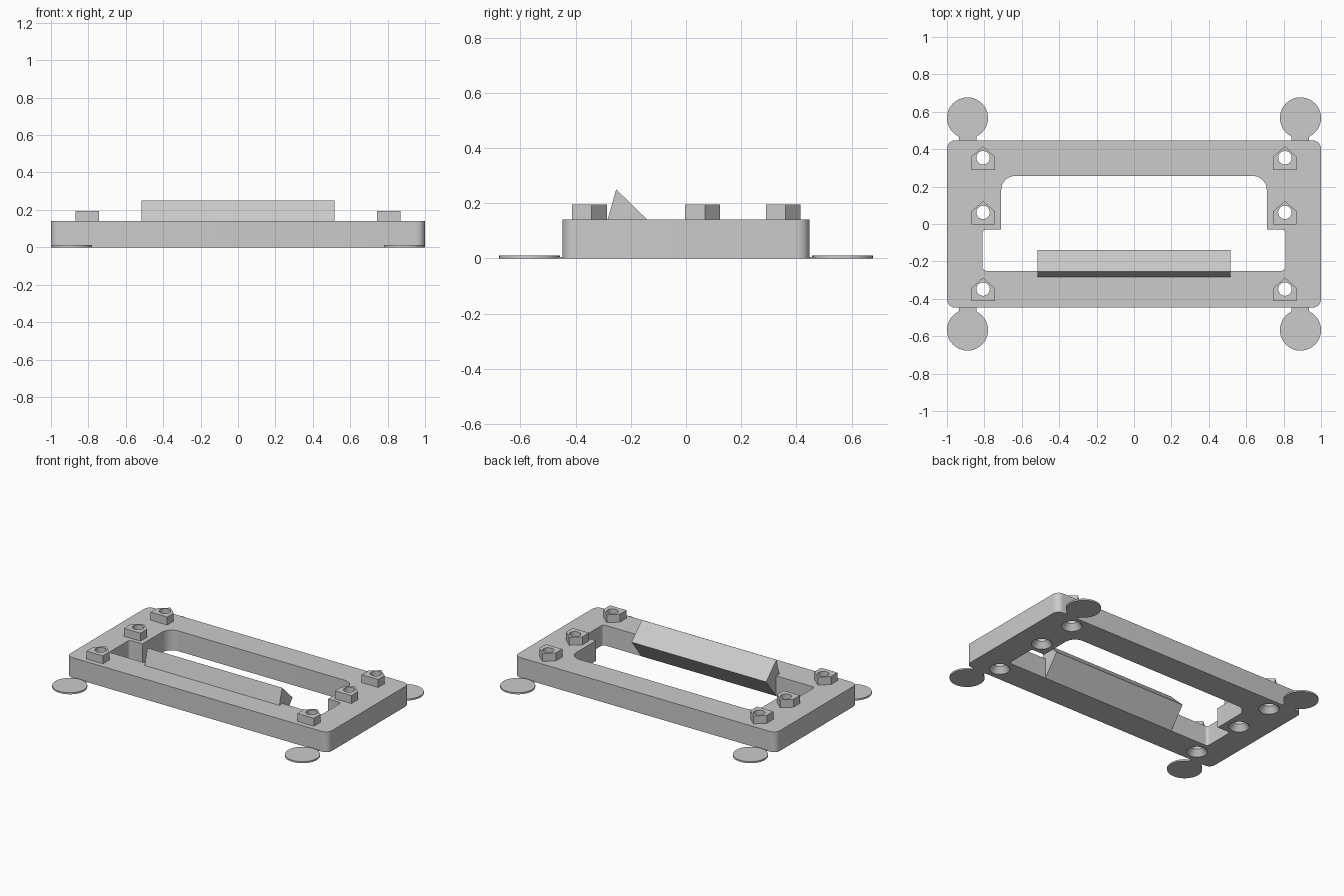
import bpy, bmesh, math
from mathutils import Vector

if "Cube" in bpy.data.objects:
    bpy.data.objects.remove(bpy.data.objects["Cube"], do_unlink=True)

TOP = 0.14          # height of the frame
BOSS_TOP = 0.195

grey = bpy.data.materials.new("plain grey")
grey.use_nodes = True
grey.diffuse_color = (0.6, 0.6, 0.6, 1)
grey.node_tree.nodes["Principled BSDF"].inputs["Base Color"].default_value = (0.6, 0.6, 0.6, 1)


def rounded(corners, steps=8):
    """Fillet right-angled corners given as (x, y, radius)."""
    out = []
    for i, (x, y, r) in enumerate(corners):
        p = Vector((x, y))
        if r == 0:
            out.append(p)
            continue
        before = (Vector(corners[i - 1][:2]) - p).normalized()
        after = (Vector(corners[(i + 1) % len(corners)][:2]) - p).normalized()
        centre = p + r * (before + after)
        for k in range(steps + 1):
            a = math.pi / 2 * k / steps
            out.append(centre - r * (after * math.cos(a) + before * math.sin(a)))
    return out


def circle(x, y, r, n=40):
    return [(x + r * math.cos(math.tau * k / n), y + r * math.sin(math.tau * k / n)) for k in range(n)]


def loft(bm, rings):
    """Closed solid through equal-length rings of 3D points."""
    loops = [[bm.verts.new(p) for p in ring] for ring in rings]
    bm.faces.new(loops[0])
    bm.faces.new(loops[-1])
    for low, high in zip(loops, loops[1:]):
        for i in range(len(low)):
            bm.faces.new((low[i - 1], low[i], high[i], high[i - 1]))


def prism(bm, outline, z0, z1):
    loft(bm, [[(x, y, z) for x, y in outline] for z in (z0, z1)])


def finish(bm, name):
    bmesh.ops.recalc_face_normals(bm, faces=bm.faces)
    mesh = bpy.data.meshes.new(name)
    bm.to_mesh(mesh)
    bm.free()
    mesh.materials.append(grey)
    ob = bpy.data.objects.new(name, mesh)
    bpy.context.collection.objects.link(ob)
    return ob


def activate(ob):
    bpy.ops.object.select_all(action='DESELECT')
    ob.select_set(True)
    bpy.context.view_layer.objects.active = ob


def cut(ob, cutter):
    cutter.hide_render = True
    activate(ob)
    mod = ob.modifiers.new("cut", 'BOOLEAN')
    mod.operation, mod.solver, mod.object = 'DIFFERENCE', 'EXACT', cutter
    bpy.ops.object.modifier_apply(modifier=mod.name)


def smooth(ob):
    activate(ob)
    bpy.ops.object.shade_smooth_by_angle(angle=math.radians(30))


# Frame plate with a stepped opening
bm = bmesh.new()
prism(bm, rounded([(-1, -0.447, 0.045), (1, -0.447, 0.045), (1, 0.447, 0.045), (-1, 0.447, 0.045)]), 0, TOP)
frame = finish(bm, "frame")
half = [(0.81, -0.25, 0.02), (0.81, -0.03, 0.02), (0.71, -0.03, 0), (0.71, 0.257, 0.075)]
bm = bmesh.new()
prism(bm, rounded(half + [(-x, y, r) for x, y, r in reversed(half)]), -0.1, 0.3)
opening = finish(bm, "opening_cutter")
cut(frame, opening)

# Five-sided bosses and the countersunk holes through them
boss_bm, hole_bm = bmesh.new(), bmesh.new()
for x in (-0.807, 0.807):
    for y in (-0.348, 0.062, 0.354):
        house = [(-0.063, -0.065), (0.063, -0.065), (0.063, 0.006), (0, 0.061), (-0.063, 0.006)]
        prism(boss_bm, [(x + px, y + py) for px, py in house], TOP, BOSS_TOP)
        loft(hole_bm, [[(px, py, z) for px, py in circle(x, y, r, 32)]
                       for r, z in ((0.065, -0.02), (0.065, 0), (0.036, 0.04), (0.036, 0.3))])
bosses = finish(boss_bm, "bosses")
holes = finish(hole_bm, "hole_cutter")
for ob in (frame, bosses):
    cut(ob, holes)
    smooth(ob)
for helper in (opening, holes):
    bpy.data.objects.remove(helper, do_unlink=True)

# Wedge ridge with a sloping underside behind the front rail
profile = [(-0.284, TOP), (-0.253, 0.25), (-0.14, TOP), (-0.25, 0), (-0.25, TOP)]
bm = bmesh.new()
loft(bm, [[(x, y, z) for y, z in profile] for x in (-0.515, 0.515)])
finish(bm, "ridge")

# Thin corner discs with their short necks
for side, sx in (("right", -1), ("left", 1)):
    for end, sy in (("front", -1), ("back", 1)):
        bm = bmesh.new()
        prism(bm, circle(sx * 0.89, sy * 0.567, 0.11), 0, 0.011)
        smooth(finish(bm, f"{end}_{side}_disc"))
        bm = bmesh.new()
        prism(bm, [(sx * x, sy * y) for x, y in ((0.842, 0.44), (0.936, 0.44), (0.936, 0.48), (0.842, 0.48))], 0, 0.005)
        finish(bm, f"{end}_{side}_neck")
